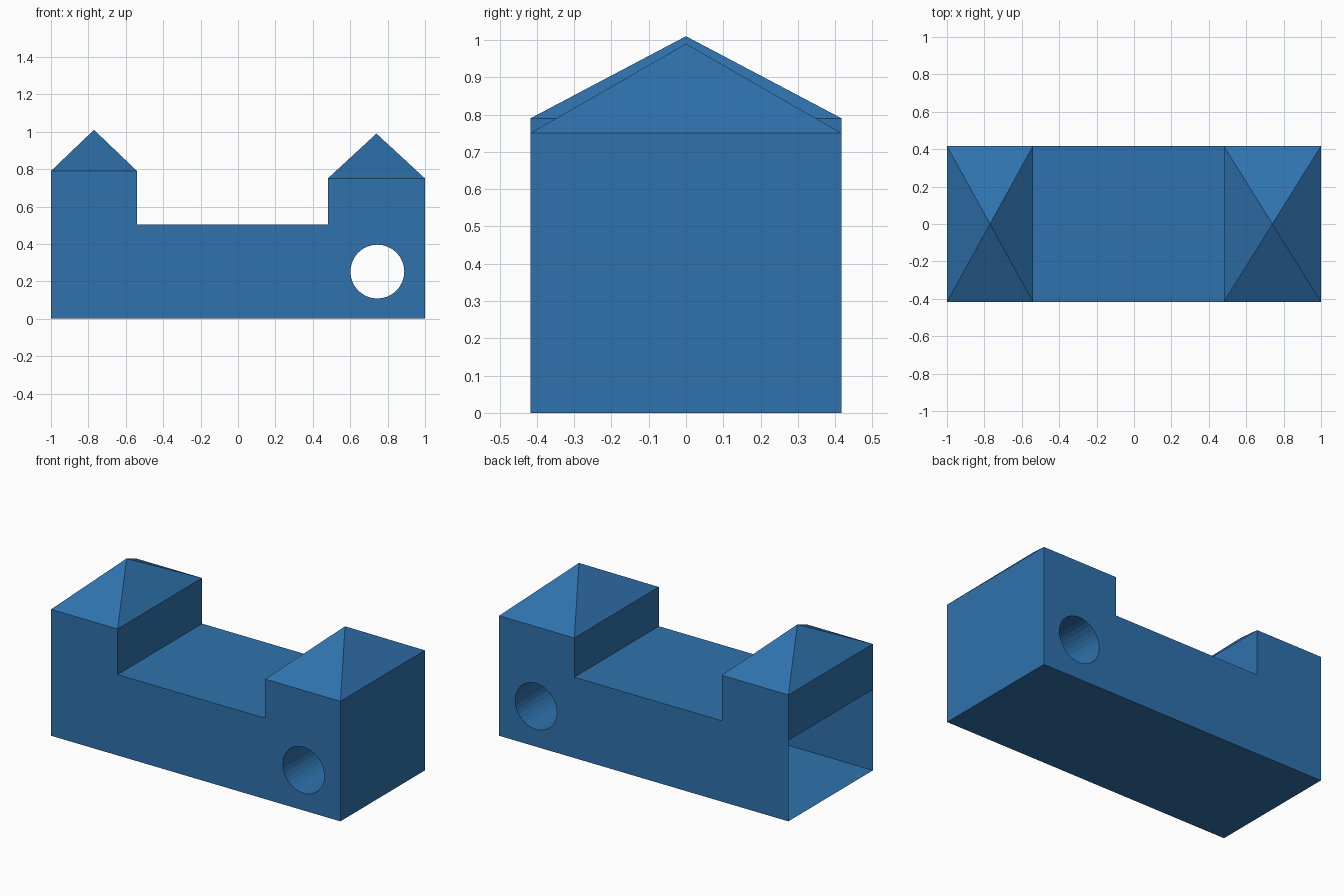
import bpy, bmesh, math

if "Cube" in bpy.data.objects:
    bpy.data.objects.remove(bpy.data.objects["Cube"])

W = 0.417                       # half depth in y
BODY_Z = 0.505                  # height of the low middle deck
L_IN, L_EAVE, L_TOP = -0.54, 0.79, 1.01
R_IN, R_EAVE, R_TOP = 0.48, 0.75, 0.99

blue = bpy.data.materials.new("blue")
blue.diffuse_color = (0.028, 0.168, 0.418, 1)
blue.use_nodes = True
blue.node_tree.nodes["Principled BSDF"].inputs["Base Color"].default_value = blue.diffuse_color

# Front outline of the building, extruded from front to back
outline = [(-1, 0), (1, 0), (1, R_EAVE), (R_IN, R_EAVE), (R_IN, BODY_Z),
           (L_IN, BODY_Z), (L_IN, L_EAVE), (-1, L_EAVE), (-1, BODY_Z)]
bm = bmesh.new()
front = bm.faces.new([bm.verts.new((x, -W, z)) for x, z in outline])
ext = bmesh.ops.extrude_face_region(bm, geom=[front], use_keep_orig=True)
for v in ext["geom"]:
    if isinstance(v, bmesh.types.BMVert):
        v.co.y = W
bmesh.ops.recalc_face_normals(bm, faces=bm.faces)

# Pyramid roofs on the two towers
roofs = [f for f in bm.faces
         if f.normal.z > 0.9 and f.calc_center_median().z > 0.7]
for f in roofs:
    apex = L_TOP if f.calc_center_median().x < 0 else R_TOP
    peak = bmesh.ops.poke(bm, faces=[f])["verts"][0]
    peak.co.z = apex
bmesh.ops.recalc_face_normals(bm, faces=bm.faces)

mesh = bpy.data.meshes.new("building")
bm.to_mesh(mesh)
bm.free()
mesh.materials.append(blue)
building = bpy.data.objects.new("building", mesh)
bpy.context.collection.objects.link(building)

# Round tunnel through the right tower
bpy.ops.mesh.primitive_cylinder_add(vertices=32, radius=0.144, depth=2,
                                    location=(0.745, 0, 0.252),
                                    rotation=(math.pi / 2, 0, 0))
cutter = bpy.context.object
cutter.name = "tunnel_cutter"
cutter.hide_render = True
cutter.data.materials.append(blue)
mod = building.modifiers.new("tunnel", 'BOOLEAN')
mod.operation = 'DIFFERENCE'
mod.solver = 'EXACT'
mod.object = cutter
bpy.context.view_layer.objects.active = building
bpy.ops.object.modifier_apply(modifier=mod.name)
bpy.data.objects.remove(cutter, do_unlink=True)

# Open left end below the tower wall
bm = bmesh.new()
bm.from_mesh(building.data)
opening = [f for f in bm.faces
           if f.normal.x < -0.9 and f.calc_center_median().x < -0.99
           and f.calc_center_median().z < BODY_Z]
bmesh.ops.delete(bm, geom=opening, context='FACES_ONLY')
bm.to_mesh(building.data)
bm.free()
